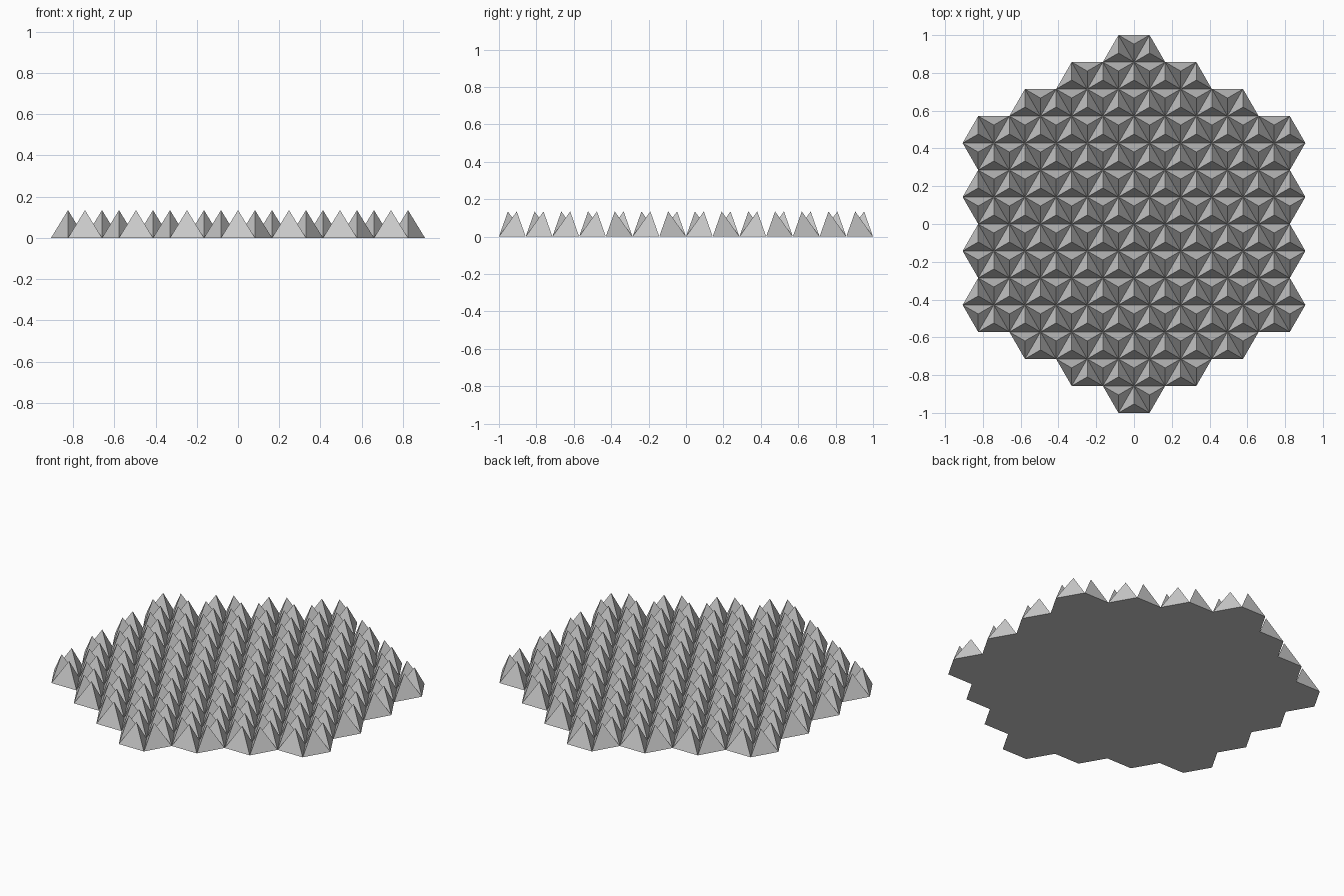
import bpy, bmesh, math
from mathutils import Vector

if "Cube" in bpy.data.objects:
    bpy.data.objects.remove(bpy.data.objects["Cube"])

RINGS = 3                                   # rings of tiles around the middle one
ROW = 1 / (2 * RINGS + 1)                   # height of one base triangle
SIDE = ROW / math.sin(math.radians(60))     # tile radius = triangle side
PEAK = SIDE * math.sqrt(2 / 3)              # regular tetrahedron height


def make_tile_mesh():
    """Hexagonal tile: six tetrahedral spikes over a flat underside."""
    bm = bmesh.new()
    centre = bm.verts.new((0, 0, 0))
    rim = [bm.verts.new((SIDE * math.cos(math.radians(60 * i)),
                         SIDE * math.sin(math.radians(60 * i)), 0)) for i in range(6)]
    for i in range(6):
        a, b = rim[i], rim[(i + 1) % 6]
        apex = bm.verts.new((a.co + b.co) / 3 + Vector((0, 0, PEAK)))
        for p, q in ((centre, a), (a, b), (b, centre)):
            bm.faces.new((p, q, apex))
    bm.faces.new(rim[::-1])
    mesh = bpy.data.meshes.new("spiked_tile")
    bm.to_mesh(mesh)
    bm.free()
    return mesh


# Honeycomb of identical tiles
tile_mesh = make_tile_mesh()
for col in range(-RINGS, RINGS + 1):
    count = 2 * RINGS + 1 - abs(col)
    for k in range(count):
        tile = bpy.data.objects.new("spiked_tile", tile_mesh)
        tile.location = (col * 1.5 * SIDE, (2 * k - count + 1) * ROW, 0)
        bpy.context.collection.objects.link(tile)
